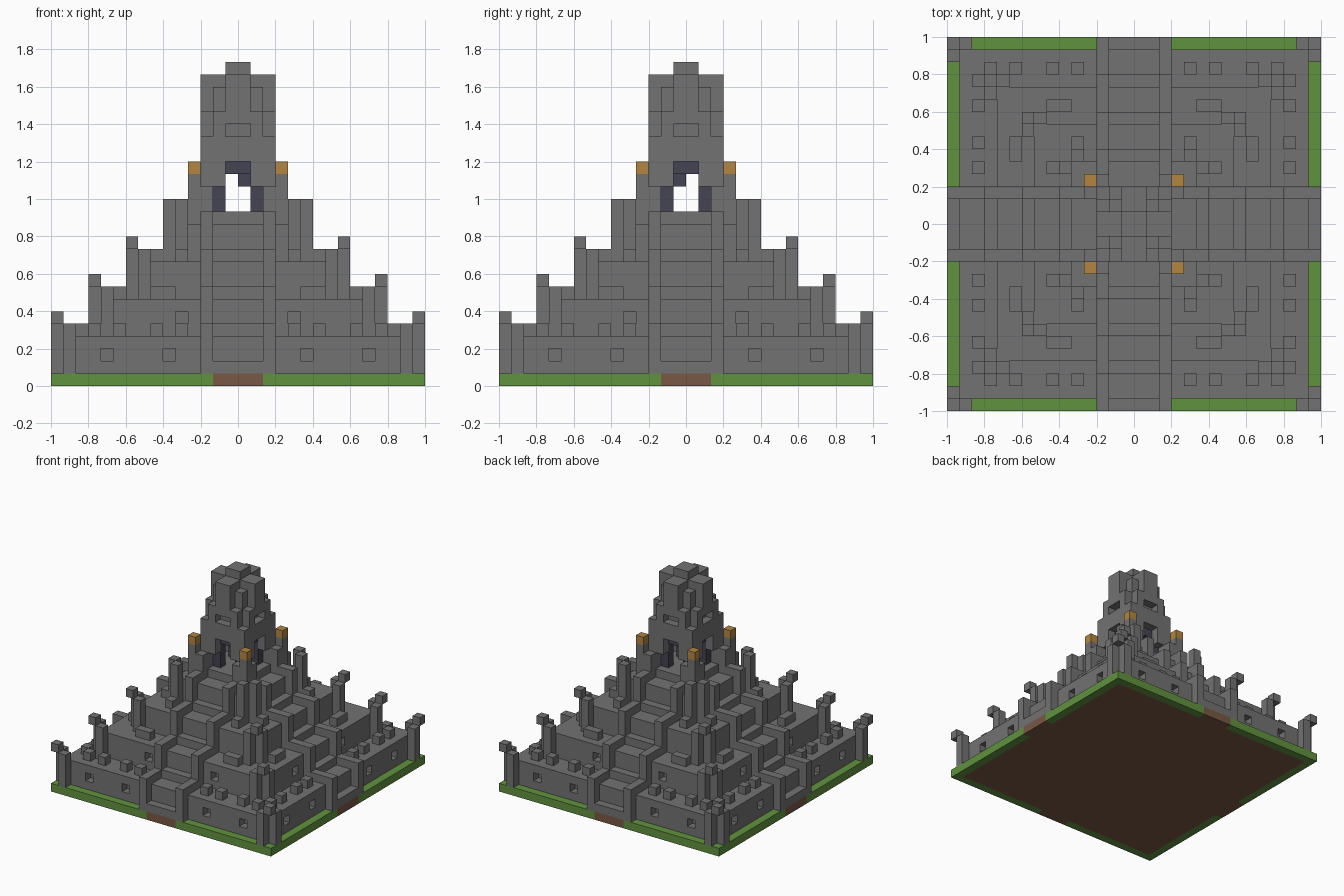
import bpy
import bmesh
from mathutils import Vector

cube = bpy.data.objects.get("Cube")
if cube:
    bpy.data.objects.remove(cube)

UNIT = 2 / 30          # edge of one block
cells = {}             # block position -> part name


def make_material(name, rgb):
    m = bpy.data.materials.new(name)
    m.use_nodes = True
    m.diffuse_color = (*rgb, 1)
    m.node_tree.nodes["Principled BSDF"].inputs["Base Color"].default_value = (*rgb, 1)
    return m


stone = make_material("grey_stone", (0.17, 0.17, 0.17))
grass = make_material("green_grass", (0.12, 0.29, 0.05))
earth = make_material("brown_earth", (0.19, 0.098, 0.058))
flame = make_material("amber_flame", (0.45, 0.24, 0.052))
dusk = make_material("dark_violet_stone", (0.06, 0.058, 0.088))


def block(part, x, y, z):
    """Fill a box of blocks on all four sides and both halves; None carves."""
    for i in range(*x):
        for j in range(*y):
            for k in range(*z):
                for a, b in ((i, j), (j, i)):
                    for p in (a, -1 - a):
                        for q in (b, -1 - b):
                            if part:
                                cells[p, q, k] = part
                            else:
                                cells.pop((p, q, k), None)


# Ground slab: earth core and paths with a grass border
block("earth_base", (0, 15), (0, 15), (0, 1))
block("grass_border", (2, 15), (14, 15), (0, 1))

# Four stepped terraces, each with corner posts and finials
for t in range(4):
    half, low = 14 - 3 * t, 1 + 3 * t
    block(f"terrace_{t + 1}", (0, half), (0, half), (low, low + 3))
    post_top = low + (5 if t == 3 else 4)
    block("corner_posts", (half - 1, half), (half, half + 1), (low, post_top))
    if t < 3:
        block("corner_finials", (half, half + 1), (half, half + 1), (low + 4, low + 5))

# Battlement blocks along the terrace edges
for x in ((4, 5), (6, 7), (9, 10), (11, 12)):
    block("battlements", x, (12, 13), (4, 5))
block("battlements", (5, 7), (9, 10), (7, 8))
block("battlements", (4, 5), (6, 7), (10, 11))

# Small window niches in the walls
for x in (5, 10):
    block(None, (x, x + 1), (13, 14), (2, 3))
block(None, (4, 5), (10, 11), (5, 6))

# Stairways with stepped side walls
for s in range(4):
    edge = 15 - 3 * s
    block("stair_walls", (2, 3), (edge - 3, edge), (1, 5 + 3 * s))
block("stair_walls", (2, 3), (3, 4), (14, 16))
for s in range(12):
    block("stairs", (0, 2), (14 - s, 15 - s), (1, 2 + s))

# Torch columns around the shrine
block("torch_columns", (3, 4), (3, 4), (13, 17))
block("torches", (3, 4), (3, 4), (17, 18))

# Shrine with arched doorways on four sides and a dark interior
block("shrine", (0, 3), (0, 3), (13, 20))
block(None, (0, 2), (0, 2), (14, 17))
block(None, (0, 2), (2, 3), (14, 16))
block(None, (0, 1), (2, 3), (16, 18))
block("shrine_interior", (1, 2), (1, 2), (14, 17))
block("shrine_interior", (0, 2), (0, 2), (17, 18))
cells[0, -1, 16] = "shrine_interior"

# Tower crown, narrowing to a cross and a central cap
block("tower_crown", (0, 2), (0, 3), (20, 22))
block("tower_crown", (0, 2), (0, 2), (22, 24))
block("tower_crown", (0, 1), (0, 3), (22, 25))
block("tower_cap", (0, 1), (0, 1), (25, 26))
block(None, (0, 1), (2, 3), (20, 21))

# Skin the exposed sides of every part and merge flat areas
special = {"earth_base": earth, "grass_border": grass,
           "torches": flame, "shrine_interior": dusk}
AXES = [Vector(v) for v in ((1, 0, 0), (0, 1, 0), (0, 0, 1))]
for part in sorted(set(cells.values())):
    bm = bmesh.new()
    for cell in [c for c, name in cells.items() if name == part]:
        middle = Vector(cell) + Vector((0.5, 0.5, 0.5))
        for n in range(3):
            for side in (1, -1):
                normal = AXES[n] * side
                if tuple(int(v) for v in Vector(cell) + normal) in cells:
                    continue
                u, v = AXES[(n + 1) % 3] / 2, AXES[(n + 2) % 3] / 2 * side
                centre = middle + normal / 2
                ring = (centre - u - v, centre + u - v, centre + u + v, centre - u + v)
                bm.faces.new([bm.verts.new(p * UNIT) for p in ring])
    bmesh.ops.remove_doubles(bm, verts=bm.verts, dist=UNIT / 100)
    bmesh.ops.dissolve_limit(bm, angle_limit=0.01, verts=bm.verts, edges=bm.edges)
    bmesh.ops.triangulate(bm, faces=[f for f in bm.faces if len(f.verts) > 4])
    mesh = bpy.data.meshes.new(part)
    bm.to_mesh(mesh)
    bm.free()
    mesh.materials.append(special.get(part, stone))
    bpy.context.collection.objects.link(bpy.data.objects.new(part, mesh))
